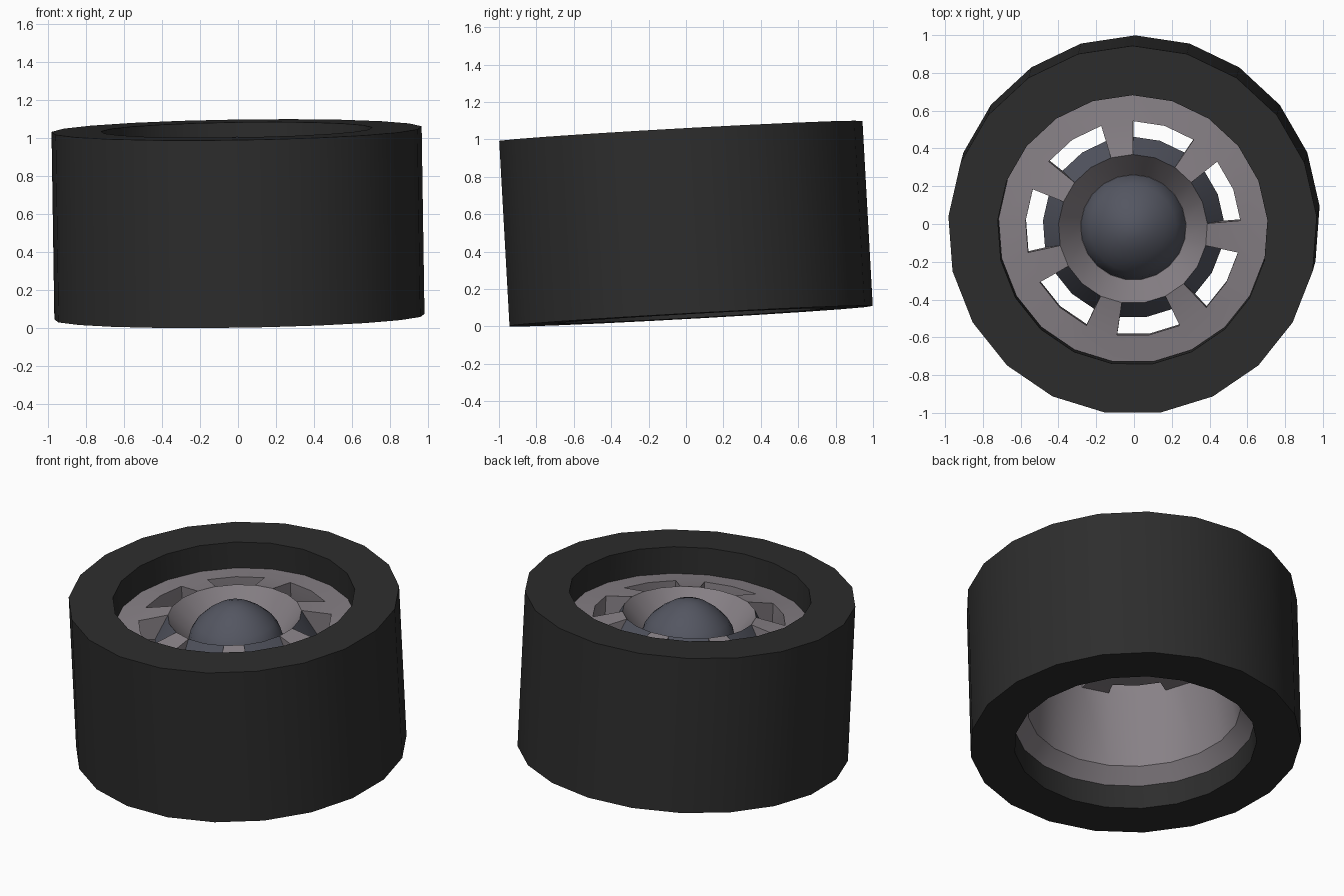
import bpy, bmesh, math
from mathutils import Vector, Matrix

if "Cube" in bpy.data.objects:
    bpy.data.objects.remove(bpy.data.objects["Cube"])

SIDES = 21          # 7 spokes x 3 segments
HEIGHT = 0.99
AXIS = Vector((-0.015, -0.055, 0.99)).normalized()   # the wheel leans slightly
PLACE = (Matrix.Translation((0, -0.0055, 0.55))
         @ Vector((0, 0, 1)).rotation_difference(AXIS).to_matrix().to_4x4())


def material(name, color):
    m = bpy.data.materials.new(name)
    m.diffuse_color = (*color, 1)
    m.use_nodes = True
    m.node_tree.nodes["Principled BSDF"].inputs["Base Color"].default_value = m.diffuse_color
    return m


RUBBER = material("black_rubber", (0.026, 0.026, 0.026))
METAL = material("warm_grey_metal", (0.245, 0.22, 0.24))
HUB = material("blue_grey_metal", (0.088, 0.093, 0.12))


def ring(bm, r, depth):
    """Ring of vertices; depth is measured down from the top of the tyre."""
    z = HEIGHT / 2 - depth
    out = []
    for k in range(SIDES):
        a = math.pi / 2 - k * math.tau / SIDES
        out.append(bm.verts.new((r * math.cos(a), r * math.sin(a), z)))
    return out


def band(bm, a, b, keep=lambda k: True, mat=0):
    for k in range(SIDES):
        if keep(k):
            n = (k + 1) % SIDES
            bm.faces.new((a[k], a[n], b[n], b[k])).material_index = mat


def fan(bm, a, depth):
    c = bm.verts.new((0, 0, HEIGHT / 2 - depth))
    for k in range(SIDES):
        bm.faces.new((a[k], a[(k + 1) % SIDES], c))


def finish(bm, name, mats, angle):
    bmesh.ops.recalc_face_normals(bm, faces=bm.faces[:])
    bm.transform(PLACE)
    me = bpy.data.meshes.new(name)
    bm.to_mesh(me)
    bm.free()
    for m in mats:
        me.materials.append(m)
    me.shade_smooth()
    me.set_sharp_from_angle(angle=math.radians(angle))
    ob = bpy.data.objects.new(name, me)
    bpy.context.collection.objects.link(ob)


# Tyre: plain thick tube
bm = bmesh.new()
loops = [ring(bm, r, d) for r, d in
         ((0.978, 0), (0.978, HEIGHT), (0.716, HEIGHT), (0.716, 0))]
for i in range(4):
    band(bm, loops[i], loops[(i + 1) % 4])
finish(bm, "tyre", [RUBBER], 30)

# Rim: dished barrel, seven spokes with open windows, hub bowl
bm = bmesh.new()
edge = ring(bm, 0.714, 0.17)
win_out = ring(bm, 0.57, 0.155)
hub_top = ring(bm, 0.395, 0.117)
bowl = ring(bm, 0.28, 0.27)
hub_low = ring(bm, 0.48, 0.28)
win_low = ring(bm, 0.57, 0.28)
lip_in = ring(bm, 0.63, 0.75)
lip_out = ring(bm, 0.714, 0.835)
spoke = lambda k: k % 3 == 2
window = lambda k: k % 3 != 2
band(bm, edge, win_out)
band(bm, win_out, hub_top, spoke)
band(bm, hub_top, bowl)
fan(bm, bowl, 0.27)
fan(bm, hub_low, 0.31)
band(bm, hub_low, win_low, spoke)
band(bm, win_low, lip_in)
band(bm, lip_in, lip_out)
band(bm, lip_out, edge)
band(bm, hub_top, hub_low, window, 1)
band(bm, win_out, win_low, window)
for k in range(SIDES):          # side walls of the spokes
    if k % 3 != 1:
        bm.faces.new((win_out[k], hub_top[k], hub_low[k], win_low[k]))
finish(bm, "rim", [METAL, HUB], 30)

# Hub cap: smooth bell-shaped dome
bm = bmesh.new()
prof = [(0.28, 0.275), (0.265, 0.215), (0.23, 0.16), (0.17, 0.105),
        (0.11, 0.065), (0.05, 0.042)]
loops = [ring(bm, r, d) for r, d in prof]
for a, b in zip(loops, loops[1:]):
    band(bm, a, b)
fan(bm, loops[-1], 0.036)
fan(bm, loops[0], 0.28)
finish(bm, "hub_cap", [HUB], 50)
